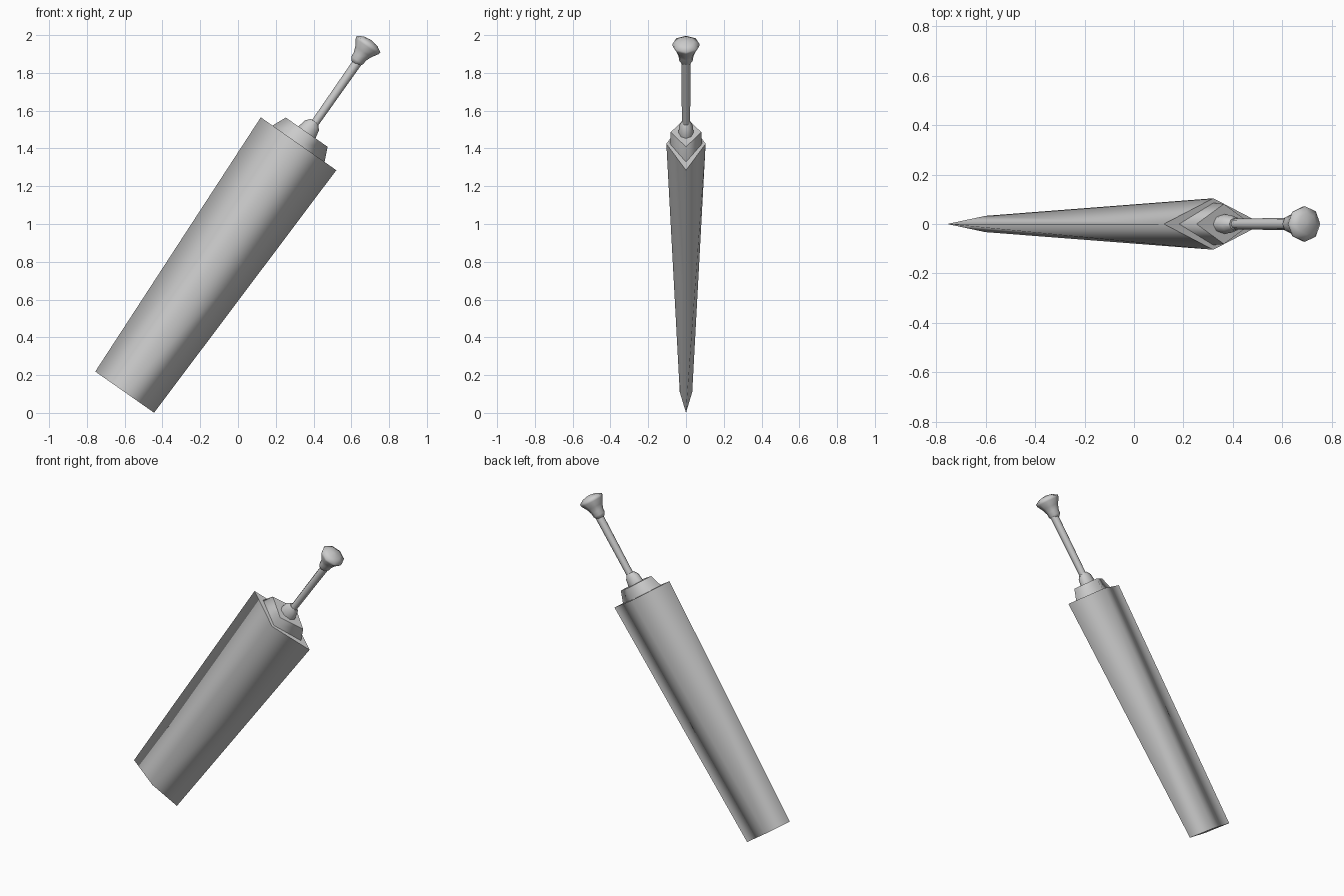
import bpy
import bmesh
from math import cos, sin, pi, radians
from mathutils import Matrix

cube = bpy.data.objects.get("Cube")
if cube:
    bpy.data.objects.remove(cube, do_unlink=True)

grey = bpy.data.materials.new("plain_grey")
grey.use_nodes = True
COLOUR = (0.6, 0.6, 0.6, 1)
grey.diffuse_color = COLOUR
grey.node_tree.nodes["Principled BSDF"].inputs["Base Color"].default_value = COLOUR

# The whole object leans about the y axis
LEAN = Matrix.Translation((-0.6, 0, 0.11)) @ Matrix.Rotation(radians(35), 4, "Y")


def loft(name, sections, sides, offset=0.0, sharp_caps=True):
    """Join rings given as (distance along axis, half width, half depth)."""
    bm = bmesh.new()
    rings = []
    for s, rx, ry in sections:
        angles = [2 * pi * i / sides for i in range(sides)]
        rings.append([bm.verts.new((offset + rx * cos(a), ry * sin(a), s)) for a in angles])
    for low, high in zip(rings, rings[1:]):
        for i in range(sides):
            j = (i + 1) % sides
            bm.faces.new((low[i], low[j], high[j], high[i]))
    caps = [bm.faces.new(rings[0][::-1]), bm.faces.new(rings[-1])]
    bmesh.ops.recalc_face_normals(bm, faces=bm.faces)
    for face in bm.faces:
        face.smooth = True
    if sharp_caps:
        for cap in caps:
            cap.smooth = False
            for edge in cap.edges:
                edge.smooth = False
    bm.transform(LEAN)
    mesh = bpy.data.meshes.new(name)
    bm.to_mesh(mesh)
    bm.free()
    mesh.materials.append(grey)
    obj = bpy.data.objects.new(name, mesh)
    bpy.context.collection.objects.link(obj)
    return obj


# Broad four-sided body, widening towards the handle
loft("body", [(0, 0.19, 0.033), (1.605, 0.244, 0.104)], 4)

# Smaller shoulder on top of the body
loft("shoulder", [(1.58, 0.172, 0.086), (1.605, 0.168, 0.085), (1.68, 0.135, 0.081)], 4)

# Ring where the handle starts
loft("handle_ring", [(1.66, 0.055, 0.04), (1.675, 0.056, 0.04),
                     (1.725, 0.046, 0.036), (1.75, 0.024, 0.024)], 8, 0.002)

# Slim handle
loft("handle", [(1.67, 0.021, 0.021), (2.15, 0.025, 0.025)], 8, 0.008)

# Flared, domed pommel
loft("pommel", [(2.125, 0.024, 0.024), (2.145, 0.037, 0.037), (2.17, 0.039, 0.039),
                (2.2, 0.051, 0.051), (2.235, 0.073, 0.07), (2.25, 0.076, 0.072),
                (2.268, 0.045, 0.043), (2.275, 0.008, 0.008)], 8, 0.001, sharp_caps=False)
